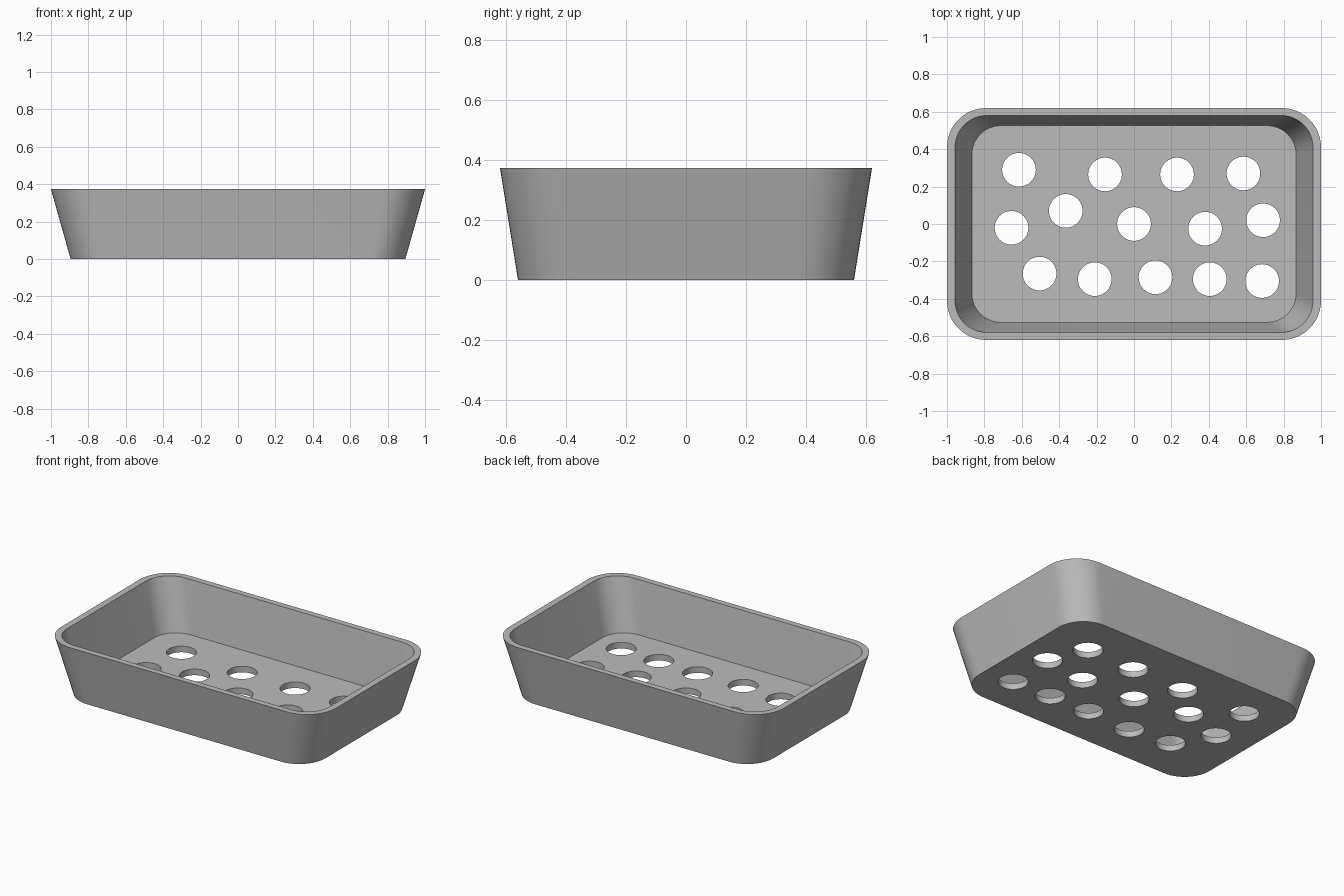
import bpy
import bmesh
from math import cos, sin, pi, radians
from mathutils import Matrix

cube = bpy.data.objects.get("Cube")
if cube:
    bpy.data.objects.remove(cube, do_unlink=True)

HEIGHT, FLOOR = 0.373, 0.04
HOLE_RADIUS = 0.09

grey = bpy.data.materials.new("plain grey")
grey.use_nodes = True
grey.diffuse_color = (0.5, 0.5, 0.5, 1)
grey.node_tree.nodes["Principled BSDF"].inputs["Base Color"].default_value = (0.5, 0.5, 0.5, 1)


def rounded_ring(bm, half_x, half_y, radius, z, steps=12):
    """Loop of vertices around a rounded rectangle."""
    ring = []
    for quarter, (sx, sy) in enumerate([(1, 1), (-1, 1), (-1, -1), (1, -1)]):
        for i in range(steps + 1):
            a = (quarter + i / steps) * pi / 2
            ring.append(bm.verts.new((sx * (half_x - radius) + radius * cos(a),
                                      sy * (half_y - radius) + radius * sin(a), z)))
    return ring


def make_object(name, bm):
    bmesh.ops.recalc_face_normals(bm, faces=bm.faces)
    mesh = bpy.data.meshes.new(name)
    bm.to_mesh(mesh)
    bm.free()
    mesh.materials.append(grey)
    obj = bpy.data.objects.new(name, mesh)
    bpy.context.collection.objects.link(obj)
    return obj


# Tray: flared outer wall, flat rim, sloping inner wall and floor
bm = bmesh.new()
rings = [rounded_ring(bm, 0.895, 0.56, 0.19, 0),
         rounded_ring(bm, 1.0, 0.62, 0.21, HEIGHT),
         rounded_ring(bm, 0.957, 0.58, 0.17, HEIGHT),
         rounded_ring(bm, 0.867, 0.526, 0.155, FLOOR)]
for low, high in zip(rings, rings[1:]):
    for i in range(len(low)):
        j = (i + 1) % len(low)
        bm.faces.new((low[i], low[j], high[j], high[i]))
bm.faces.new(rings[0])
bm.faces.new(rings[-1])
tray = make_object("tray", bm)

# Drain holes scattered over the floor
holes = [(-0.615, 0.29), (-0.155, 0.265), (0.23, 0.265), (0.585, 0.27),
         (-0.655, -0.02), (-0.365, 0.07), (0, 0), (0.38, -0.025), (0.69, 0.02),
         (-0.505, -0.265), (-0.21, -0.295), (0.115, -0.285), (0.405, -0.295),
         (0.685, -0.305)]
bm = bmesh.new()
for x, y in holes:
    bmesh.ops.create_cone(bm, cap_ends=True, segments=48, radius1=HOLE_RADIUS,
                          radius2=HOLE_RADIUS, depth=0.2,
                          matrix=Matrix.Translation((x, y, FLOOR / 2)))
cutter = make_object("drain_hole_cutter", bm)
cutter.hide_render = True

cut = tray.modifiers.new("drain holes", 'BOOLEAN')
cut.operation = 'DIFFERENCE'
cut.solver = 'EXACT'
cut.object = cutter

bpy.ops.object.select_all(action='DESELECT')
tray.select_set(True)
bpy.context.view_layer.objects.active = tray
bpy.ops.object.modifier_apply(modifier=cut.name)
bpy.data.objects.remove(cutter, do_unlink=True)

# Smooth corners, crisp rim and holes
bpy.ops.object.shade_smooth_by_angle(angle=radians(30))
